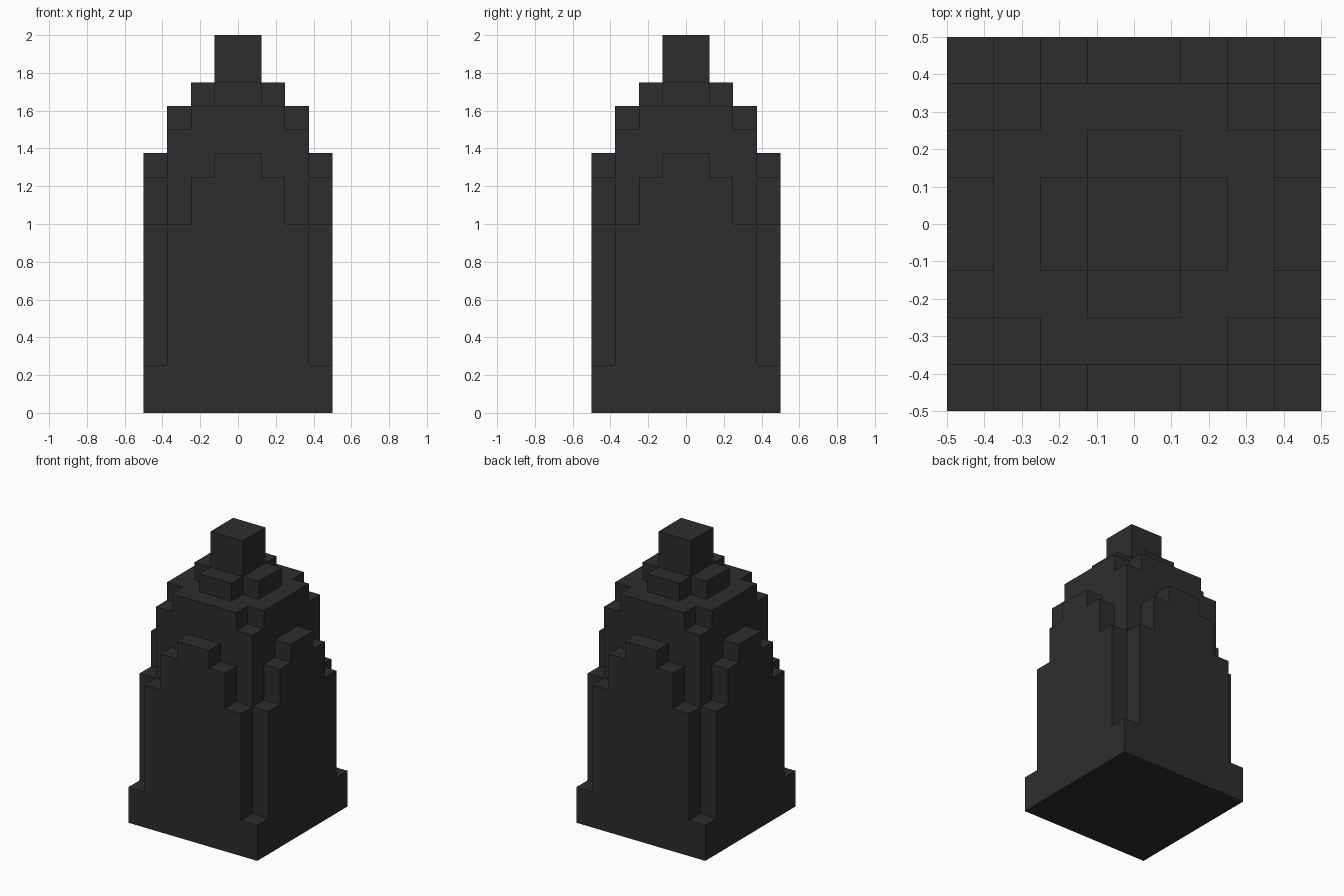
import bpy, bmesh

if "Cube" in bpy.data.objects:
    bpy.data.objects.remove(bpy.data.objects["Cube"])

U = 0.125          # block size
N = 8              # blocks per side

# Each part is a set of centred stepped blocks: (half width x, half width y, top), in metres
PARTS = {
    "base_plinth": [(.5, .5, .25)],
    "side_buttresses": [(.375, .5, 1.0), (.25, .5, 1.25), (.125, .5, 1.375),
                        (.5, .375, 1.0), (.5, .25, 1.25), (.5, .125, 1.375)],
    "tower_core": [(.375, .375, 1.5), (.375, .25, 1.625), (.25, .375, 1.625)],
    "cross_cap": [(.25, .125, 1.75), (.125, .25, 1.75)],
    "top_block": [(.125, .125, 2.0)],
}

stone = bpy.data.materials.new("dark_stone")
stone.diffuse_color = (0.027, 0.027, 0.027, 1)
stone.use_nodes = True
stone.node_tree.nodes["Principled BSDF"].inputs["Base Color"].default_value = stone.diffuse_color


def column(i, j):
    """Height of a block column and the part that tops it."""
    x, y = (i + .5) * U - .5, (j + .5) * U - .5
    return max(((top, name) for name, steps in PARTS.items()
                for hx, hy, top in steps if abs(x) < hx and abs(y) < hy),
               default=(0, ""))


meshes = {name: bmesh.new() for name in PARTS}


def quad(name, *pts):
    bm = meshes[name]
    bm.faces.new([bm.verts.new(p) for p in pts])


# Tops and exposed walls of every column, so no hidden faces remain
for i in range(N):
    for j in range(N):
        h, name = column(i, j)
        x0, y0 = i * U - .5, j * U - .5
        x1, y1 = x0 + U, y0 + U
        quad(name, (x0, y0, h), (x1, y0, h), (x1, y1, h), (x0, y1, h))
        walls = [((0, -1), (x0, y0), (x1, y0)), ((1, 0), (x1, y0), (x1, y1)),
                 ((0, 1), (x1, y1), (x0, y1)), ((-1, 0), (x0, y1), (x0, y0))]
        for (di, dj), a, b in walls:
            low = column(i + di, j + dj)[0]
            # split into block-high faces so neighbours weld cleanly
            for k in range(round(low / U), round(h / U)):
                quad(name, (*a, k * U), (*b, k * U),
                     (*b, (k + 1) * U), (*a, (k + 1) * U))

# Underside
quad("base_plinth", (-.5, -.5, 0), (-.5, .5, 0), (.5, .5, 0), (.5, -.5, 0))

# Weld each part, merge flat faces and make the objects
for name, bm in meshes.items():
    bmesh.ops.remove_doubles(bm, verts=bm.verts[:], dist=1e-4)
    bmesh.ops.dissolve_limit(bm, angle_limit=0.01, verts=bm.verts[:], edges=bm.edges[:])
    me = bpy.data.meshes.new(name)
    bm.to_mesh(me)
    bm.free()
    me.materials.append(stone)
    bpy.context.collection.objects.link(bpy.data.objects.new(name, me))
